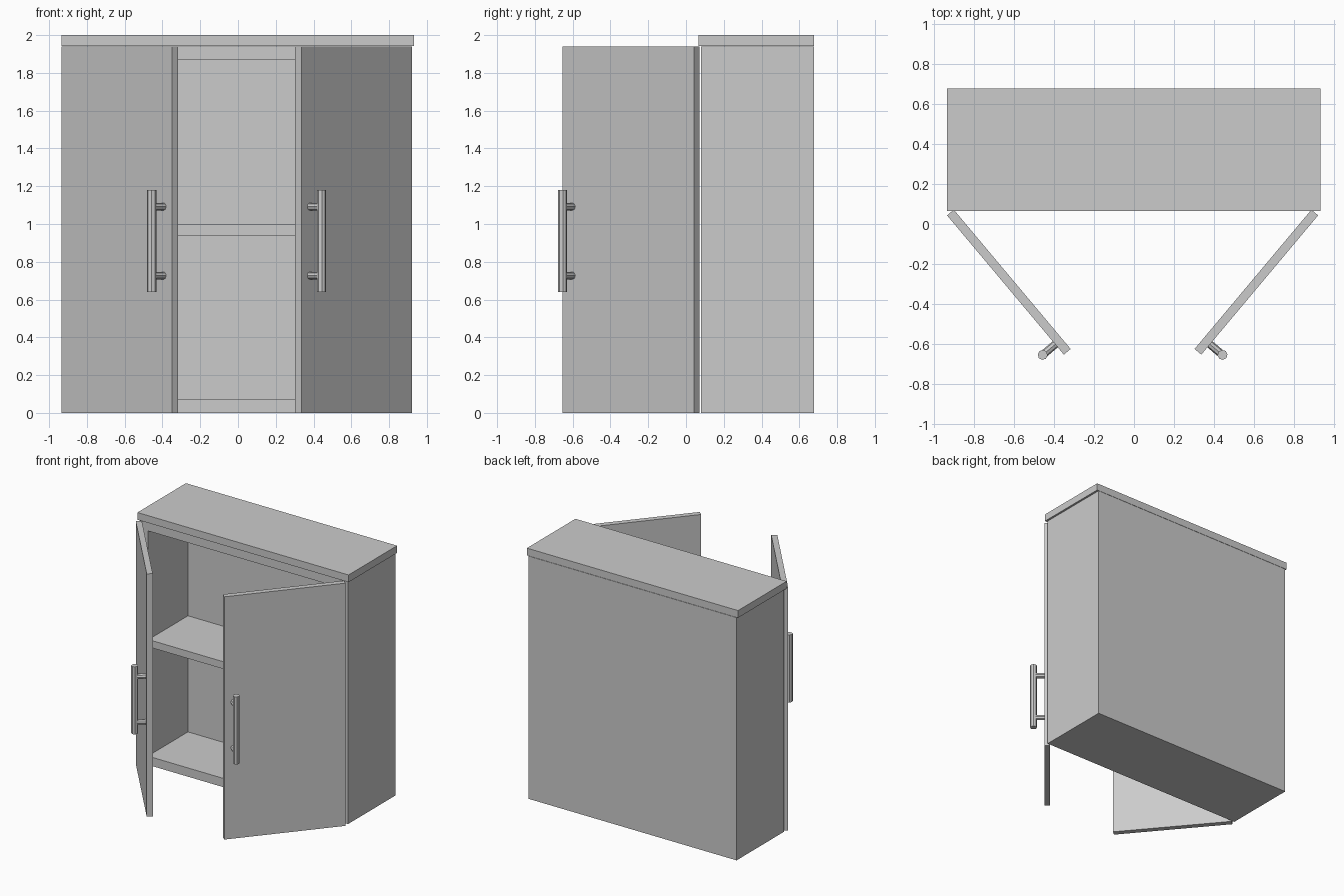
import bpy, bmesh, math
from mathutils import Matrix, Vector

if "Cube" in bpy.data.objects:
    bpy.data.objects.remove(bpy.data.objects["Cube"])

CX = -0.007            # middle line between the two doors
OPEN = math.radians(50)


def add_object(name, bm):
    bmesh.ops.recalc_face_normals(bm, faces=bm.faces)
    mesh = bpy.data.meshes.new(name)
    bm.to_mesh(mesh)
    bm.free()
    ob = bpy.data.objects.new(name, mesh)
    bpy.context.collection.objects.link(ob)
    return ob


def box_bm(lo, hi):
    bm = bmesh.new()
    lo, hi = Vector(lo), Vector(hi)
    m = Matrix.Translation((lo + hi) / 2) @ Matrix.Diagonal((hi - lo).to_4d())
    m[3][3] = 1
    bmesh.ops.create_cube(bm, size=1, matrix=m)
    return bm


def cylinder_bm(radius, length, sides, matrix):
    bm = bmesh.new()
    bmesh.ops.create_cone(bm, cap_ends=True, segments=sides, radius1=radius,
                          radius2=radius, depth=length, matrix=matrix)
    return bm


# Cabinet carcass: one solid box with its front inset and pushed inwards
FRONT, BACK, INNER_BACK, WALL = 0.079, 0.678, 0.585, 0.07
bm = box_bm((-0.922, FRONT, 0), (0.918, BACK, 1.94))
bm.normal_update()
front = min(bm.faces, key=lambda f: f.calc_center_median().y)
bmesh.ops.inset_region(bm, faces=[front], thickness=WALL, use_even_offset=True)
ext = bmesh.ops.extrude_face_region(bm, geom=[front])
for v in ext["geom"]:
    if isinstance(v, bmesh.types.BMVert):
        v.co.y = INNER_BACK
if front.is_valid:
    bmesh.ops.delete(bm, geom=[front], context='FACES_ONLY')
add_object("cabinet_body", bm)

# Shelf and top slab
add_object("shelf", box_bm((-0.855, FRONT + 0.008, 0.94), (0.851, INNER_BACK, 0.998)))
add_object("top_slab", box_bm((-0.935, 0.065, 1.942), (0.932, BACK, 2.0)))

# Doors, modelled along local x from the hinge with the outside facing -y
for side, s in (("left", 1), ("right", -1)):
    place = (Matrix.Translation((CX, 0, 0)) @ Matrix.Diagonal((s, 1, 1, 1))
             @ Matrix.Translation((-0.927, 0.043, 0)) @ Matrix.Rotation(-OPEN, 4, 'Z'))

    parts = [(f"{side}_door", box_bm((0, 0, 0), (0.908, 0.044, 1.94)))]
    # Handle bar and its two posts
    parts.append((f"{side}_handle_bar",
                  cylinder_bm(0.025, 0.54, 8, Matrix.Translation((0.841, -0.082, 0.91)))))
    for label, z in (("lower", 0.727), ("upper", 1.092)):
        m = Matrix.Translation((0.841, -0.038, z)) @ Matrix.Rotation(math.pi / 2, 4, 'X')
        parts.append((f"{side}_handle_{label}_post", cylinder_bm(0.02, 0.08, 8, m)))

    for name, part in parts:
        bmesh.ops.transform(part, matrix=place, verts=part.verts)
        add_object(name, part)
